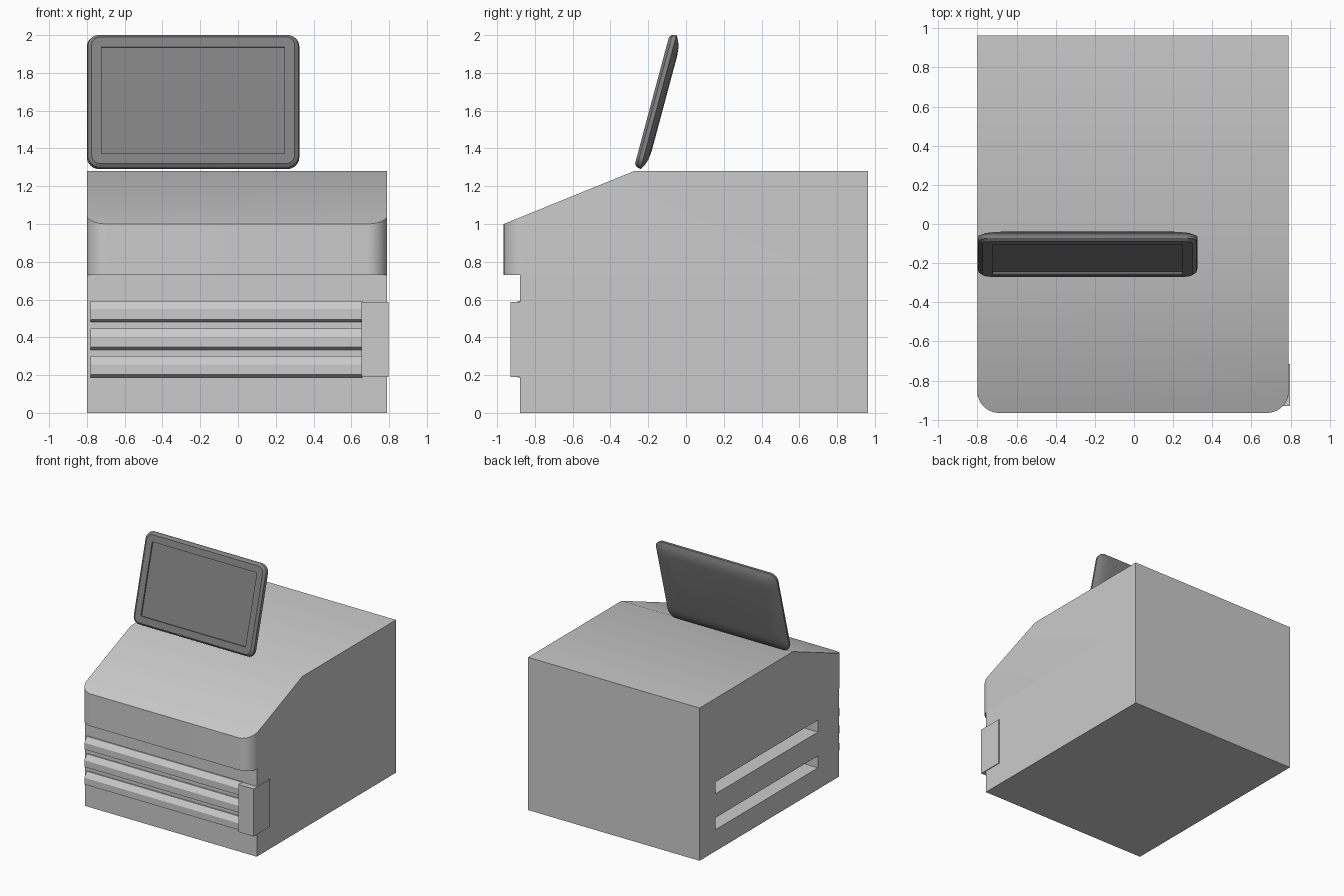
import bpy, bmesh
from math import sin, cos, pi, radians
from mathutils import Vector, Matrix

if "Cube" in bpy.data.objects:
    bpy.data.objects.remove(bpy.data.objects["Cube"])

X0, X1 = -0.80, 0.79


def finish(name, bm, smooth=False):
    bmesh.ops.recalc_face_normals(bm, faces=bm.faces)
    me = bpy.data.meshes.new(name)
    bm.to_mesh(me)
    bm.free()
    ob = bpy.data.objects.new(name, me)
    bpy.context.collection.objects.link(ob)
    if smooth:
        bpy.ops.object.select_all(action='DESELECT')
        bpy.context.view_layer.objects.active = ob
        ob.select_set(True)
        bpy.ops.object.shade_smooth_by_angle(angle=radians(30))
    return ob


def prism(pts, shift):
    """Closed prism from a planar outline, swept by a vector."""
    bm = bmesh.new()
    face = bm.faces.new([bm.verts.new(p) for p in pts])
    ext = bmesh.ops.extrude_face_region(bm, geom=[face], use_keep_orig=True)
    bmesh.ops.translate(bm, vec=shift, verts=[v for v in ext['geom'] if isinstance(v, bmesh.types.BMVert)])
    return bm


def box(name, x0, x1, y0, y1, z0, z1):
    pts = [(x0, y0, z0), (x1, y0, z0), (x1, y1, z0), (x0, y1, z0)]
    return finish(name, prism(pts, (0, 0, z1 - z0)))


# Lower cabinet with two slots cut into its left side
cabinet = box("lower_cabinet", X0, X1, -0.88, 0.963, 0, 0.73)
for i, z in enumerate((0.18, 0.48)):
    cutter = box(f"slot_cutter_{i + 1}", X0 - 0.1, X0 + 0.15, -0.605, 0.75, z, z + 0.1)
    cutter.hide_render = True
    cutter.hide_set(True)
    mod = cabinet.modifiers.new("slot", 'BOOLEAN')
    mod.operation, mod.object, mod.solver = 'DIFFERENCE', cutter, 'EXACT'

# Upper housing: rounded front corners, top front sliced by the sloping plane
r, yf = 0.11, -0.965
plan = [(X1, 0.963), (X0, 0.963)]
for cx, start in ((X0 + r, pi), (X1 - r, 1.5 * pi)):
    for k in range(11):
        a = start + k / 10 * pi / 2
        plan.append((cx + r * cos(a), yf + r + r * sin(a)))
bm = prism([(x, y, 0.73) for x, y in plan], (0, 0, 0.55))
cut = bmesh.ops.bisect_plane(bm, geom=bm.verts[:] + bm.edges[:] + bm.faces[:],
                             plane_co=(0, -0.275, 1.28), plane_no=Vector((0, -0.28, 0.69)).normalized(),
                             clear_outer=True)
bmesh.ops.holes_fill(bm, edges=[e for e in bm.edges if e.is_boundary], sides=0)
finish("upper_housing", bm, smooth=True)

# Front rails with sloped tops
for i, z in enumerate((0.187, 0.333, 0.48)):
    profile = [(-0.87, 0), (-0.89, 0), (-0.92, 0.015), (-0.92, 0.07), (-0.89, 0.113), (-0.87, 0.113)]
    finish(f"front_rail_{i + 1}", prism([(-0.78, y, z + h) for y, h in profile], (1.44, 0, 0)))

# Corner block at the end of the rails
box("corner_block", 0.655, 0.797, -0.93, -0.715, 0.19, 0.588)

# Tilted display: stacked rounded rectangles from recessed screen to back
def ring(bm, depth, hw, hh, rad):
    verts = []
    for q, (sx, sy) in enumerate(((1, 1), (-1, 1), (-1, -1), (1, -1))):
        for k in range(7):
            a = (q + k / 6) * pi / 2
            verts.append(bm.verts.new((sx * (hw - rad) + rad * cos(a), depth,
                                       sy * (hh - rad) + rad * sin(a))))
    return verts


bm = bmesh.new()
rings = [ring(bm, *p) for p in (
    (0.012, 0.485, 0.292, 0.003), (0.0, 0.485, 0.292, 0.003),
    (0.0, 0.537, 0.347, 0.045), (0.014, 0.557, 0.362, 0.06),
    (0.036, 0.5625, 0.3675, 0.065), (0.052, 0.54, 0.34, 0.07),
    (0.063, 0.51, 0.308, 0.07), (0.068, 0.46, 0.26, 0.06))]
bm.faces.new(rings[0])
bm.faces.new(rings[-1])
for a, b in zip(rings, rings[1:]):
    for k in range(len(a)):
        j = (k + 1) % len(a)
        bm.faces.new((a[k], a[j], b[j], b[k]))
bm.transform(Matrix.Translation((-0.2375, -0.18, 1.655)) @ Matrix.Rotation(radians(-15), 4, 'X'))
display = finish("display", bm, smooth=True)
mat = bpy.data.materials.new("dark_grey")
mat.diffuse_color = (0.22, 0.22, 0.22, 1)
mat.use_nodes = True
mat.node_tree.nodes["Principled BSDF"].inputs["Base Color"].default_value = mat.diffuse_color
display.data.materials.append(mat)
